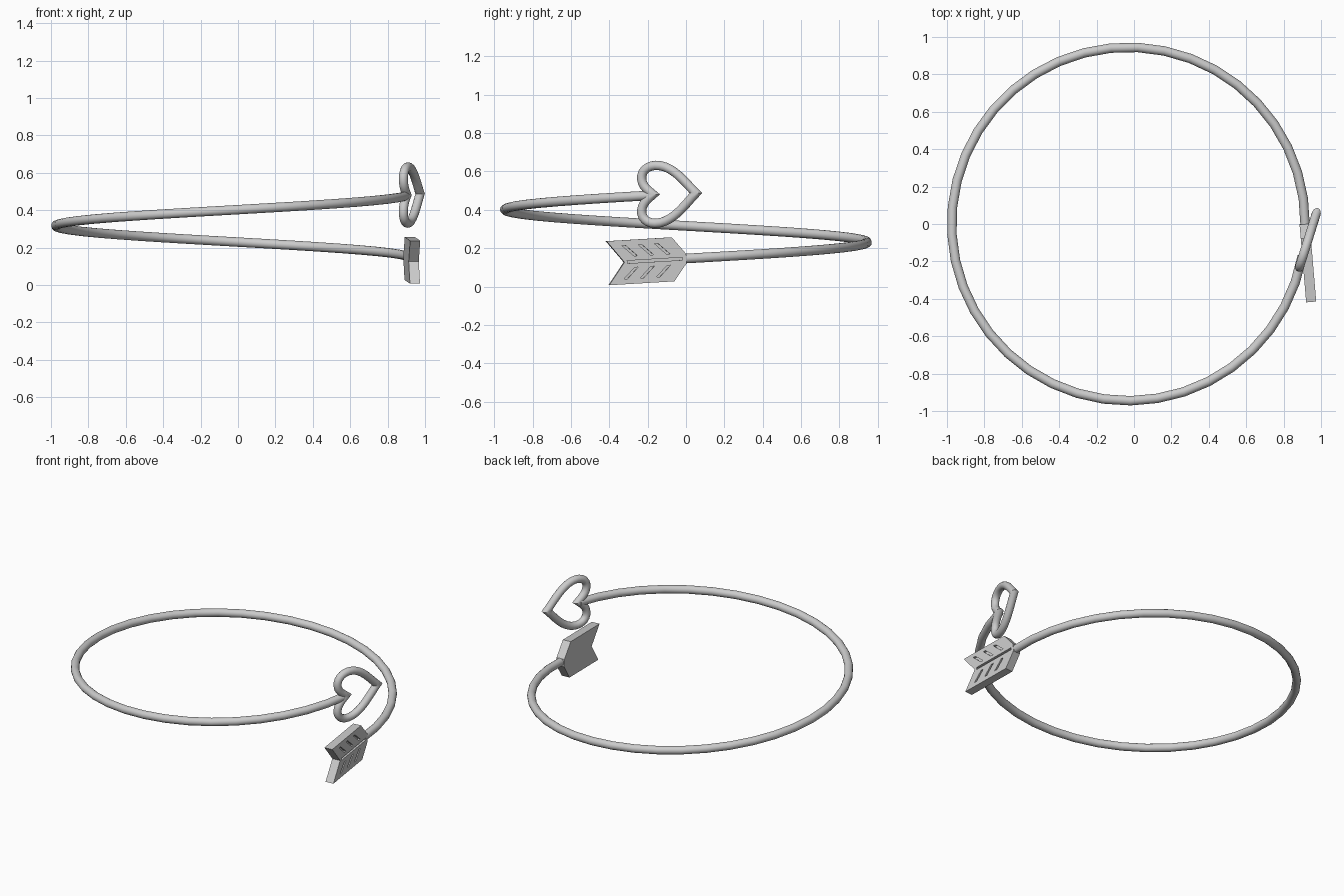
import bpy, bmesh, math
from mathutils import Vector, Matrix

if "Cube" in bpy.data.objects:
    bpy.data.objects.remove(bpy.data.objects["Cube"])


def make_object(name, bm, smooth=True):
    bmesh.ops.recalc_face_normals(bm, faces=bm.faces[:])
    mesh = bpy.data.meshes.new(name)
    bm.to_mesh(mesh)
    bm.free()
    ob = bpy.data.objects.new(name, mesh)
    bpy.context.collection.objects.link(ob)
    bpy.ops.object.select_all(action='DESELECT')
    ob.select_set(True)
    bpy.context.view_layer.objects.active = ob
    if smooth:
        bpy.ops.object.shade_smooth_by_angle(angle=math.radians(40))
    return ob


def sweep(name, pts, radius, up, closed=False, sides=16):
    """Round tube along a path, with mitred corners in the plane of 'up'."""
    bm = bmesh.new()
    n = len(pts)
    rings = []
    for i, p in enumerate(pts):
        a = pts[i - 1] if closed or i > 0 else None
        b = pts[(i + 1) % n] if closed or i < n - 1 else None
        t1 = (p - a).normalized() if a else (b - p).normalized()
        t2 = (b - p).normalized() if b else t1
        t = (t1 + t2).normalized()
        side = up.cross(t).normalized()
        top = t.cross(side)
        wide = min(2.0, 1 / max(t.dot(t1), 0.1))
        ring = []
        for k in range(sides):
            ang = 2 * math.pi * k / sides
            ring.append(bm.verts.new(p + radius * (side * math.cos(ang) * wide
                                                   + top * math.sin(ang))))
        rings.append(ring)
    for i in range(n if closed else n - 1):
        r, s = rings[i], rings[(i + 1) % n]
        for k in range(sides):
            j = (k + 1) % sides
            bm.faces.new((r[k], r[j], s[j], s[k]))
    if not closed:
        bm.faces.new(rings[0])
        bm.faces.new(rings[-1])
    return make_object(name, bm)


def bezier(a, b, c, d, steps):
    a, b, c, d = (Vector(v) for v in (a, b, c, d))
    for i in range(steps):
        t = i / steps
        s = 1 - t
        yield a * s**3 + b * 3 * s * s * t + c * 3 * s * t * t + d * t**3


def prism(bm, outline, n0, n1, frame):
    lo = [bm.verts.new(frame @ Vector((u, v, n0))) for u, v in outline]
    hi = [bm.verts.new(frame @ Vector((u, v, n1))) for u, v in outline]
    bm.faces.new(lo[::-1])
    bm.faces.new(hi)
    for i in range(len(outline)):
        j = (i + 1) % len(outline)
        bm.faces.new((lo[i], lo[j], hi[j], hi[i]))


# Bangle wire: one rising turn
path = []
for i in range(41):
    deg = -0.5 + 350 * i / 40
    a = math.radians(deg)
    path.append(Vector((-0.03 + 0.945 * math.cos(a), 0.945 * math.sin(a),
                        0.146 + 0.34 * deg / 360)))
sweep("bangle_wire", path, 0.025, Vector((0, 0, 1)))

# Open heart at the upper end: half outline, mirrored
half = [*bezier((0.052, 0), (0.0, 0.05), (-0.065, 0.15), (-0.157, 0.151), 10),
        *bezier((-0.157, 0.151), (-0.205, 0.151), (-0.236, 0.12), (-0.231, 0.08), 6),
        *bezier((-0.231, 0.08), (-0.227, 0.045), (-0.205, 0.028), (-0.172, 0), 5),
        Vector((-0.172, 0))]
outline = half + [Vector((p.x, -p.y)) for p in half[-2:0:-1]]
heart = [Vector((0.984 + 0.315 * (p.x - 0.085), p.x, 0.481 + p.y + 0.03 * (p.x + 0.15)))
         for p in outline]
sweep("heart", heart, 0.024, Vector((1, -0.315, 0)).normalized(), closed=True)

# Arrow fletching plate at the lower end
U = Vector((-0.085, 1, 0.06)).normalized()
N = U.cross(Vector((0, 0, 1))).normalized()
V = N.cross(U)
frame = Matrix((U, V, N)).transposed().to_4x4()
frame.translation = (0.912, 0, 0.146)
upper = [(0, 0.024), (-0.07, 0.115), (-0.412, 0.115)]
plate = upper + [(-0.325, 0)] + [(u, -v) for u, v in reversed(upper)]
bm = bmesh.new()
prism(bm, plate, -0.027, 0.027, frame)
fletching = make_object("arrow_fletching", bm, smooth=False)

# Grooves in the outer face: centre line and three slots each side
bm = bmesh.new()
prism(bm, [(-0.31, -0.007), (-0.02, -0.007), (-0.02, 0.007), (-0.31, 0.007)],
      0.012, 0.05, frame)
for u in (-0.255, -0.17, -0.085):
    for s in (1, -1):
        prism(bm, [(u, s * 0.03), (u - 0.06, s * 0.088),
                   (u - 0.078, s * 0.088), (u - 0.018, s * 0.03)], 0.012, 0.05, frame)
cutter = make_object("groove_cutter", bm, smooth=False)
cutter.hide_render = True

bpy.context.view_layer.objects.active = fletching
mod = fletching.modifiers.new("grooves", 'BOOLEAN')
mod.operation = 'DIFFERENCE'
mod.solver = 'EXACT'
mod.object = cutter
bpy.ops.object.modifier_apply(modifier=mod.name)
bpy.data.objects.remove(cutter)
